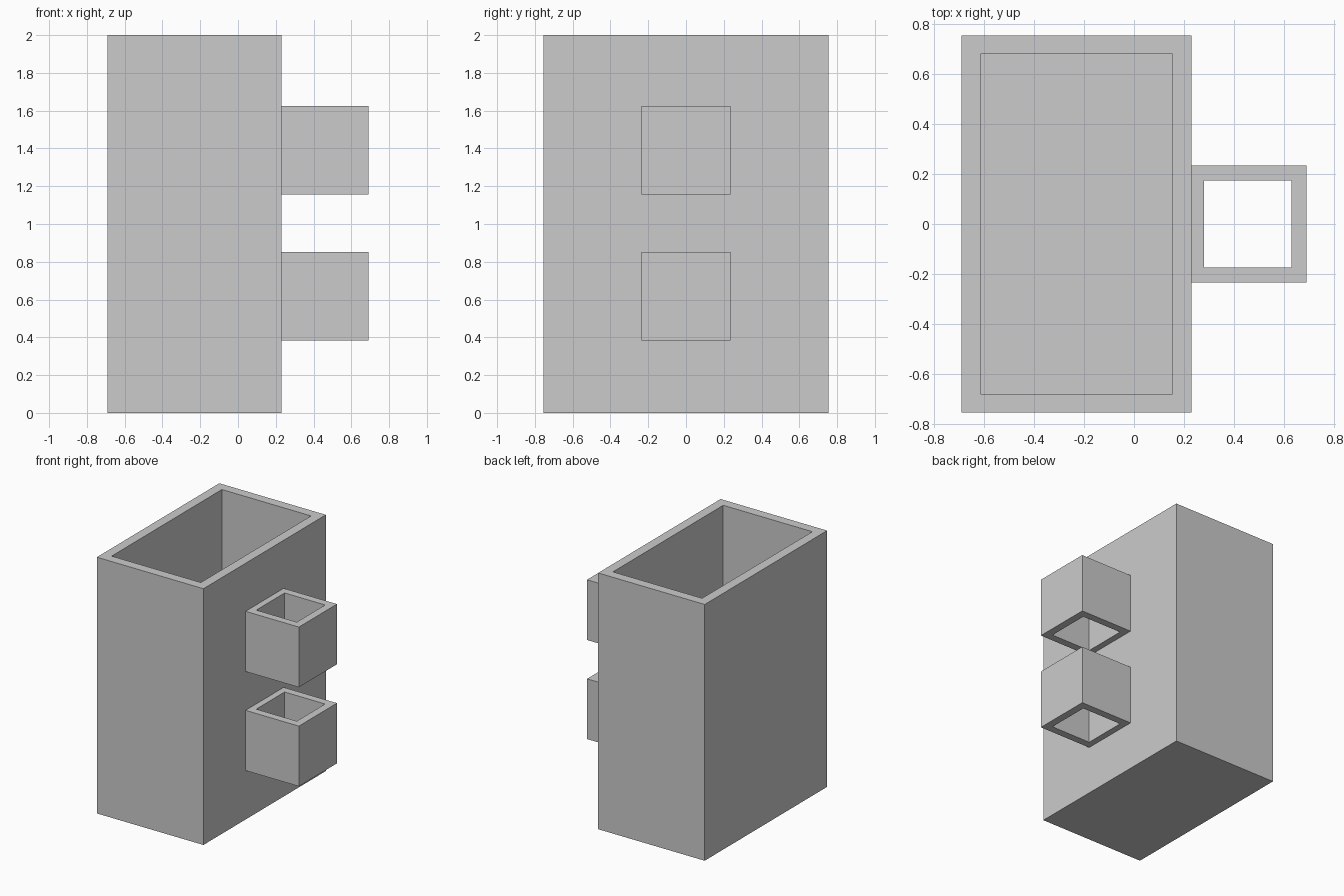
import bpy
import bmesh
from mathutils import Matrix, Vector

if "Cube" in bpy.data.objects:
    bpy.data.objects.remove(bpy.data.objects["Cube"], do_unlink=True)

# Single plain grey
grey = bpy.data.materials.new("plain_grey")
grey.use_nodes = True
colour = (0.6, 0.6, 0.6, 1)
grey.diffuse_color = colour
grey.node_tree.nodes["Principled BSDF"].inputs["Base Color"].default_value = colour


def hollow_box(name, centre, size, wall, floor):
    """Open-topped box; with no floor it becomes a square tube."""
    bm = bmesh.new()
    bmesh.ops.create_cube(bm, size=1, matrix=Matrix.Translation(centre) @ Matrix.Diagonal((*size, 1)))
    bm.normal_update()
    ends = [f for f in bm.faces if abs(f.normal.z) > 0.5 and (f.normal.z > 0 or not floor)]
    bmesh.ops.inset_individual(bm, faces=ends, thickness=wall, use_even_offset=True)
    if floor:
        # Sink the inset top face to make the cavity
        cavity = bmesh.ops.extrude_face_region(bm, geom=ends)["geom"]
        verts = [g for g in cavity if isinstance(g, bmesh.types.BMVert)]
        bmesh.ops.translate(bm, verts=verts, vec=Vector((0, 0, floor - size[2])))
        bmesh.ops.delete(bm, geom=[f for f in ends if f.is_valid], context="FACES_ONLY")
    else:
        # Join the two inset openings through the block
        rims = [e for f in ends for e in f.edges]
        bmesh.ops.delete(bm, geom=ends, context="FACES_ONLY")
        bmesh.ops.bridge_loops(bm, edges=rims)
    bmesh.ops.recalc_face_normals(bm, faces=bm.faces)
    mesh = bpy.data.meshes.new(name)
    bm.to_mesh(mesh)
    bm.free()
    mesh.materials.append(grey)
    obj = bpy.data.objects.new(name, mesh)
    bpy.context.collection.objects.link(obj)
    return obj


# Tall open container
hollow_box("container", (-0.23, 0, 1), (0.92, 1.51, 2), 0.075, 0.075)

# Two square loops on the left side, slightly sunk into the wall
for name, z in (("lower_loop", 0.617), ("upper_loop", 1.39)):
    hollow_box(name, (0.455, 0, z), (0.47, 0.47, 0.47), 0.06, 0)
